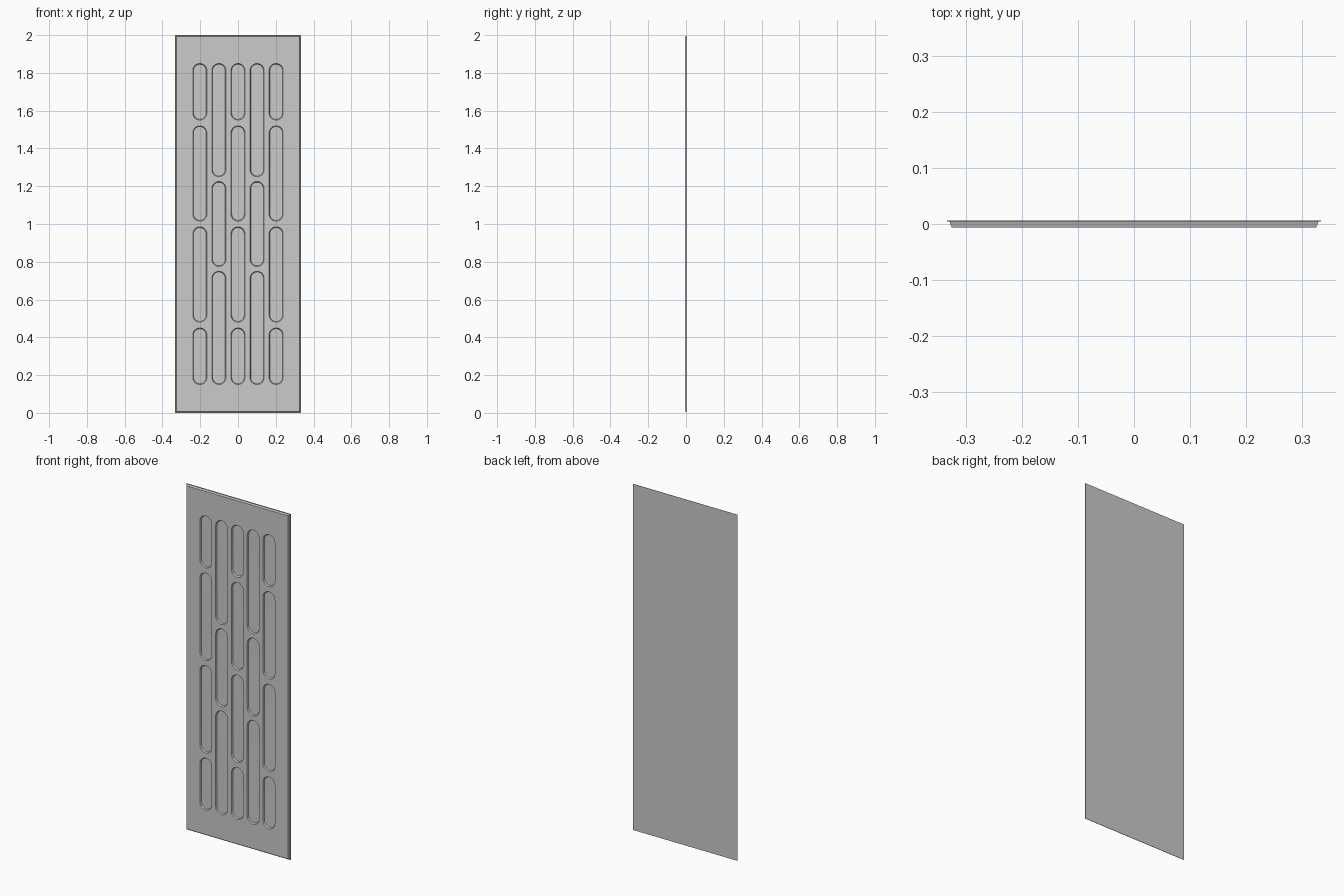
import bpy, bmesh, math

if "Cube" in bpy.data.objects:
    bpy.data.objects.remove(bpy.data.objects["Cube"])

FRONT, BACK = -0.00625, 0.00625


def loft(name, rings):
    """Closed solid through rings of equal point count, listed back to front."""
    bm = bmesh.new()
    loops = [[bm.verts.new(p) for p in ring] for ring in rings]
    n = len(loops[0])
    for a, b in zip(loops, loops[1:]):
        for i in range(n):
            bm.faces.new((a[i], a[(i + 1) % n], b[(i + 1) % n], b[i]))
    bm.faces.new(loops[0])
    bm.faces.new(loops[-1])
    bmesh.ops.recalc_face_normals(bm, faces=bm.faces)
    mesh = bpy.data.meshes.new(name)
    bm.to_mesh(mesh)
    bm.free()
    obj = bpy.data.objects.new(name, mesh)
    bpy.context.collection.objects.link(obj)
    return obj


def rect(inset, y):
    x, lo, hi = 0.333 - inset, inset, 2 - inset
    return [(-x, y, lo), (x, y, lo), (x, y, hi), (-x, y, hi)]


def slot_ring(x, lo, hi, r, y, steps=12):
    pts = []
    for cz, start in ((hi, 0), (lo, math.pi)):
        for i in range(steps + 1):
            a = start + math.pi * i / steps
            pts.append((x + r * math.cos(a), y, cz + r * math.sin(a)))
    return pts


# Panel: thin back lip, step, then sloped rim to the front face
panel = loft("door_panel", [rect(0, BACK), rect(0, 0.0048),
                            rect(0.004, 0.0048), rect(0.008, FRONT)])

# Rounded slots recessed in the front, two alternating column layouts
R, DEPTH, TAPER = 0.0375, 0.008, 0.004
four = [(0.15, 0.45), (0.48, 0.985), (1.015, 1.52), (1.55, 1.85)]
three = [(0.15, 0.75), (0.775, 1.225), (1.25, 1.85)]
cutters = bpy.data.collections.new("slot_cutters")
bpy.context.scene.collection.children.link(cutters)
for col in range(5):
    x = (col - 2) * 0.101
    for z0, z1 in (three if col % 2 else four):
        lo, hi = z0 + R, z1 - R
        slope = TAPER / DEPTH
        c = loft("slot_cutter", [
            slot_ring(x, lo, hi, R - TAPER, FRONT + DEPTH),
            slot_ring(x, lo, hi, R + slope * 0.004, FRONT - 0.004)])
        bpy.context.collection.objects.unlink(c)
        cutters.objects.link(c)
        c.hide_render = True

# Carve the slots and remove the cutters
mod = panel.modifiers.new("slots", 'BOOLEAN')
mod.operation = 'DIFFERENCE'
mod.operand_type = 'COLLECTION'
mod.collection = cutters
mod.solver = 'EXACT'
bpy.context.view_layer.objects.active = panel
panel.select_set(True)
bpy.ops.object.modifier_apply(modifier=mod.name)
for c in list(cutters.objects):
    bpy.data.objects.remove(c)
bpy.data.collections.remove(cutters)
bpy.ops.object.shade_smooth_by_angle(angle=math.radians(30))
